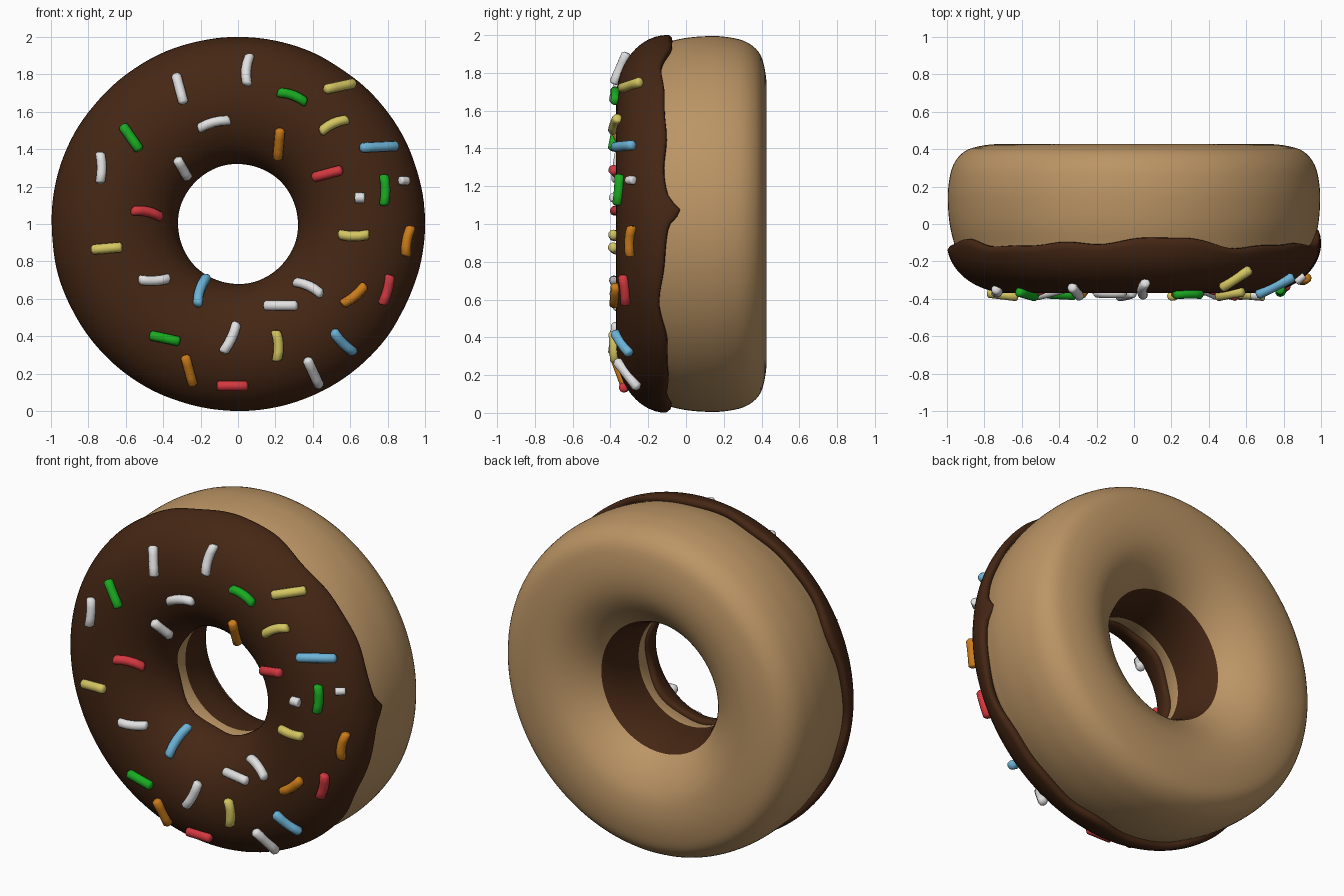
import bpy, bmesh, math
from mathutils import Vector

if "Cube" in bpy.data.objects:
    bpy.data.objects.remove(bpy.data.objects["Cube"])

def material(name, rgb):
    m = bpy.data.materials.new(name)
    m.diffuse_color = (*rgb, 1)
    m.use_nodes = True
    m.node_tree.nodes["Principled BSDF"].inputs["Base Color"].default_value = m.diffuse_color
    return m

dough = material("dough tan", (0.50, 0.30, 0.13))
choc = material("chocolate brown", (0.06, 0.02, 0.007))
COLOURS = {
    "white": (0.75, 0.75, 0.75), "green": (0.01, 0.40, 0.015),
    "yellow": (0.66, 0.56, 0.12), "blue": (0.15, 0.45, 0.68),
    "orange": (0.60, 0.20, 0.01), "red": (0.65, 0.04, 0.05)}
N = 160

def finish(bm, name, mats):
    bmesh.ops.recalc_face_normals(bm, faces=bm.faces)
    for f in bm.faces:
        f.smooth = True
    me = bpy.data.meshes.new(name)
    bm.to_mesh(me)
    bm.free()
    for m in mats:
        me.materials.append(m)
    ob = bpy.data.objects.new(name, me)
    bpy.context.collection.objects.link(ob)
    return ob

def lathe(profile):
    """Closed (r, y) profile, which may vary with angle, spun about the y axis."""
    bm = bmesh.new()
    rings = []
    for i in range(N):
        t = 2 * math.pi * i / N
        rings.append([bm.verts.new((r * math.cos(t), y, 1 + r * math.sin(t)))
                      for r, y in profile(t)])
    for i in range(N):
        a, b = rings[i], rings[(i + 1) % N]
        n = len(a)
        for j in range(n):
            k = (j + 1) % n
            bm.faces.new((a[j], a[k], b[k], b[j]))
    return bm

def closed_spline(pts, sub=4):
    out, n = [], len(pts)
    for i in range(n):
        p0, p1, p2, p3 = (Vector(pts[(i + k) % n]) for k in (-1, 0, 1, 2))
        for s in range(sub):
            t = s / sub
            out.append(0.5 * (2 * p1 + (p2 - p0) * t + (2 * p0 - 5 * p1 + 4 * p2 - p3) * t * t
                              + (3 * p1 - p0 - 3 * p2 + p3) * t ** 3))
    return out

# Dough ring, with a chocolate band inside the hole
body = closed_spline([
    (.66, -.33), (.85, -.26), (.94, -.16), (.965, -.09), (.985, 0), (.994, .1), (.992, .2),
    (.968, .31), (.91, .385), (.82, .417), (.70, .427), (.58, .405), (.47, .34), (.39, .25),
    (.35, .15), (.335, .03), (.34, -.08), (.38, -.2), (.5, -.3)])
bm = lathe(lambda t: body)
for f in bm.faces:
    c = f.calc_center_median()
    if math.hypot(c.x, c.z - 1) < 0.5 and -0.02 < c.y < 0.25:
        f.material_index = 1
finish(bm, "dough_ring", [dough, choc])

# Icing cap with wavy edges and one drip on the right
RC, RW, YC, H = 0.66, 0.34, -0.10, 0.27

def icing_profile(t):
    wave = math.sin(5 * t + 0.6) * .014 + math.sin(9 * t + 2) * .012 + math.sin(17 * t) * .006
    d = math.atan2(math.sin(t - 0.07), math.cos(t - 0.07))
    edge = -0.125 + wave + 0.06 * math.exp(-(d / 0.05) ** 2)
    edge += 0.02 * math.sin(t) ** 6
    inner = -0.115 + 0.012 * math.sin(6 * t)
    a0 = math.asin((YC - edge) / H)
    a1 = math.pi - math.asin((YC - inner) / H)
    steps = 36
    arc = [a0 + (a1 - a0) * i / steps for i in range(steps + 1)]
    pts = [(RC + RW * math.cos(a), YC - H * math.sin(a)) for a in arc]
    back = [(RC + .29 * math.cos(a), YC - .235 * math.sin(a)) for a in reversed(arc)]
    tip_in = [(RC - .328, inner + .013), (RC - .308, inner + .013)]
    tip_out = [(RC + .308, edge + .015), (RC + .328, edge + .013)]
    return pts + tip_in + back + tip_out

finish(lathe(icing_profile), "chocolate_icing", [choc])

# Sprinkles: x, z, angle in the front view, optional length
SPRINKLES = {
    "white": [(-.31, 1.72, -75), (.05, 1.82, 85), (-.73, 1.30, 90), (-.30, 1.30, -60, .12),
              (-.13, 1.54, 15, .18), (-.45, .70, 3), (.23, .56, 0, .18), (.38, .66, -25),
              (-.04, .39, 65, .18), (.40, .21, -65), (.65, 1.14, 0, .055), (.88, 1.23, 0, .045)],
    "green": [(-.57, 1.46, -55), (.29, 1.68, -20), (.78, 1.18, 90), (-.39, .39, -12)],
    "yellow": [(.54, 1.73, 12), (.51, 1.53, 25), (.62, .94, 0), (-.70, .87, 5), (.21, .35, -88)],
    "blue": [(.75, 1.41, 3, .20), (-.20, .64, 72), (.56, .37, -45)],
    "orange": [(.22, 1.43, 85), (.90, .91, 80), (.62, .62, 40), (-.26, .22, -75)],
    "red": [(.48, 1.27, 15), (-.49, 1.06, -12), (.79, .65, 75), (-.03, .14, 0)]}

def add_sprinkle(bm, x, z, angle, length=0.165, bend=0.0):
    # icing surface point and normal
    r = math.hypot(x, z - 1)
    u = max(-.93, min(.93, (r - RC) / RW))
    s = math.sqrt(1 - u * u)
    nr = u / RW
    n = Vector((nr * x / r, -s / H, nr * (z - 1) / r)).normalized()
    centre = Vector((x, YC - H * s, z)) + n * 0.011
    a = math.radians(angle)
    d = Vector((math.cos(a), 0, math.sin(a)))
    d.y = -(n.x * d.x + n.z * d.z) / n.y
    side = n.cross(d).normalized()
    R = min(.027, length / 2)
    half = length / 2
    rings = []
    steps = [(-1, .6), (-.88, 1), (-.4, 1), (0, 1), (.4, 1), (.88, 1), (1, .6)]
    for p, k in steps:
        c = centre + d * (half * p) + side * (bend * (1 - 2 * p * p))
        rings.append([bm.verts.new(c + (side * math.cos(q) + n * math.sin(q)) * R * k)
                      for q in (math.tau * i / 10 for i in range(10))])
    for A, B in zip(rings, rings[1:]):
        for i in range(10):
            j = (i + 1) % 10
            bm.faces.new((A[i], A[j], B[j], B[i]))
    bm.faces.new(rings[0])
    bm.faces.new(rings[-1])

for name, items in SPRINKLES.items():
    bm = bmesh.new()
    for i, it in enumerate(items):
        length = it[3] if len(it) > 3 else 0.165
        bend = (0, .007, -.005)[i % 3] if length > .1 else 0
        add_sprinkle(bm, *it[:3], length=length, bend=bend)
    finish(bm, name + "_sprinkles", [material(name + " sprinkle", COLOURS[name])])
